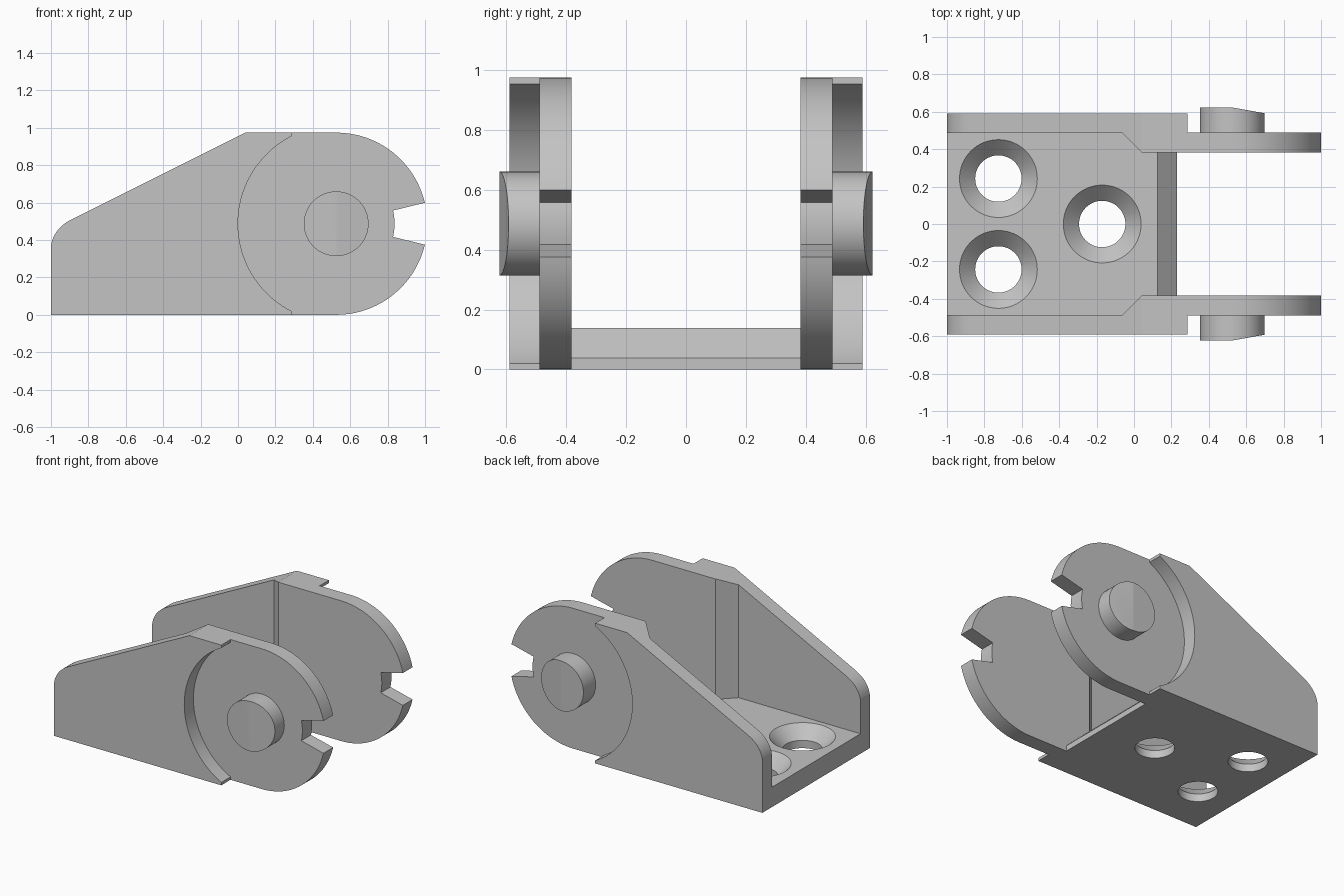
import bpy
import bmesh
import math
from mathutils import Vector

cube = bpy.data.objects.get("Cube")
if cube:
    bpy.data.objects.remove(cube, do_unlink=True)

grey = bpy.data.materials.new("plain grey")
grey.use_nodes = True
grey.diffuse_color = (0.55, 0.55, 0.55, 1)
grey.node_tree.nodes["Principled BSDF"].inputs["Base Color"].default_value = (0.55, 0.55, 0.55, 1)

CX, CZ = 0.525, 0.487      # pivot centre in side view
TOP = 2 * CZ
PLATE_IN, PLATE_OUT, WALL_OUT = 0.383, 0.489, 0.59


def prism(name, outline, lo, hi, axis="y"):
    """Extrude a 2D outline along y (outline in x, z) or z (outline in x, y)."""
    bm = bmesh.new()
    place = (lambda a, b, c: (a, c, b)) if axis == "y" else (lambda a, b, c: (a, b, c))
    face = bm.faces.new([bm.verts.new(place(a, b, lo)) for a, b in outline])
    ext = bmesh.ops.extrude_face_region(bm, geom=[face])
    move = Vector(place(0, 0, hi - lo))
    bmesh.ops.translate(bm, vec=move, verts=[v for v in ext["geom"] if isinstance(v, bmesh.types.BMVert)])
    bmesh.ops.recalc_face_normals(bm, faces=bm.faces)
    return add_object(name, bm)


def add_object(name, bm):
    mesh = bpy.data.meshes.new(name)
    bm.to_mesh(mesh)
    bm.free()
    mesh.materials.append(grey)
    obj = bpy.data.objects.new(name, mesh)
    bpy.context.collection.objects.link(obj)
    return obj


def arc(cx, cy, r, start, end, steps):
    angles = [start + (end - start) * i / steps for i in range(steps + 1)]
    return [(cx + r * math.cos(a), cy + r * math.sin(a)) for a in angles]


def circle(cx, cy, r, steps=96):
    return arc(cx, cy, r, 0, math.tau, steps)[:-1]


def activate(obj):
    bpy.ops.object.select_all(action="DESELECT")
    obj.select_set(True)
    bpy.context.view_layer.objects.active = obj


def combine(obj, other, operation="DIFFERENCE"):
    activate(obj)
    mod = obj.modifiers.new("combine", "BOOLEAN")
    mod.operation, mod.solver, mod.object = operation, "EXACT", other
    bpy.ops.object.modifier_apply(modifier=mod.name)
    bpy.data.objects.remove(other, do_unlink=True)


def mirror_y(obj):
    activate(obj)
    mod = obj.modifiers.new("mirror", "MIRROR")
    mod.use_axis = (False, True, False)
    mod.use_mirror_merge = False
    bpy.ops.object.modifier_apply(modifier=mod.name)


# Side wall: sloped plate with a round, notched end
notch = math.asin(0.112 / CZ)
corner = []
p0, p1, p2 = Vector((-0.89, 0.51)), Vector((-0.985, 0.462)), Vector((-1, 0.37))
for i in range(13):
    t = i / 12
    corner.append(tuple(p0 * (1 - t) ** 2 + p1 * 2 * t * (1 - t) + p2 * t * t))
outline = [(-1, 0)]
outline += arc(CX, CZ, CZ, -math.pi / 2, -notch, 32)
outline += arc(CX, CZ, 0.312, -0.228, 0.228, 6)
outline += arc(CX, CZ, CZ, notch, math.pi / 2, 32)
outline += [(0.04, TOP)] + corner
bracket = prism("bracket_body", outline, PLATE_IN, WALL_OUT)

# Round recess outside the pivot plate, and thinner wall at the rear
combine(bracket, prism("recess_cutter", circle(CX, CZ, 0.525, 128), PLATE_OUT, 0.8))
combine(bracket, prism("end_cutter", [(0.285, -0.1), (1.2, -0.1), (1.2, 1.2), (0.285, 1.2)], PLATE_OUT, 0.8))
pocket = [(-1.2, 0.2), (0.145, 0.28), (0.04, PLATE_IN + 0.002), (-0.064, 0.487), (-1.2, 0.487)]
combine(bracket, prism("pocket_cutter", pocket, -0.1, 1.2, "z"))
mirror_y(bracket)

# Floor with a sloped end
floor = prism("floor", [(-1, 0), (0.23, 0), (0.23, 0.038), (0.125, 0.138), (-1, 0.138)], -0.488, 0.488)
combine(bracket, floor, "UNION")

# Countersunk screw holes
for x, y in ((-0.725, 0.243), (-0.725, -0.243), (-0.17, 0)):
    combine(bracket, prism("hole_cutter", circle(x, y, 0.124, 64), -0.1, 0.3, "z"))
    bm = bmesh.new()
    bmesh.ops.create_cone(bm, cap_ends=True, segments=64, radius1=0.104, radius2=0.228, depth=0.124)
    bmesh.ops.translate(bm, vec=(x, y, 0.096), verts=bm.verts)
    combine(bracket, add_object("sink_cutter", bm))

# Pivot pins with a sloped half face
pins = prism("pivot_pins", circle(CX, CZ, 0.173), 0.45, 0.623)
slope = [(CX, 0.623), (0.75, 0.583), (0.75, 0.7), (CX, 0.7)]
combine(pins, prism("slope_cutter", slope, 0, 1, "z"))
mirror_y(pins)

# Smooth curves, sharp edges
for obj in (bracket, pins):
    activate(obj)
    bpy.ops.object.shade_smooth_by_angle(angle=math.radians(20))
